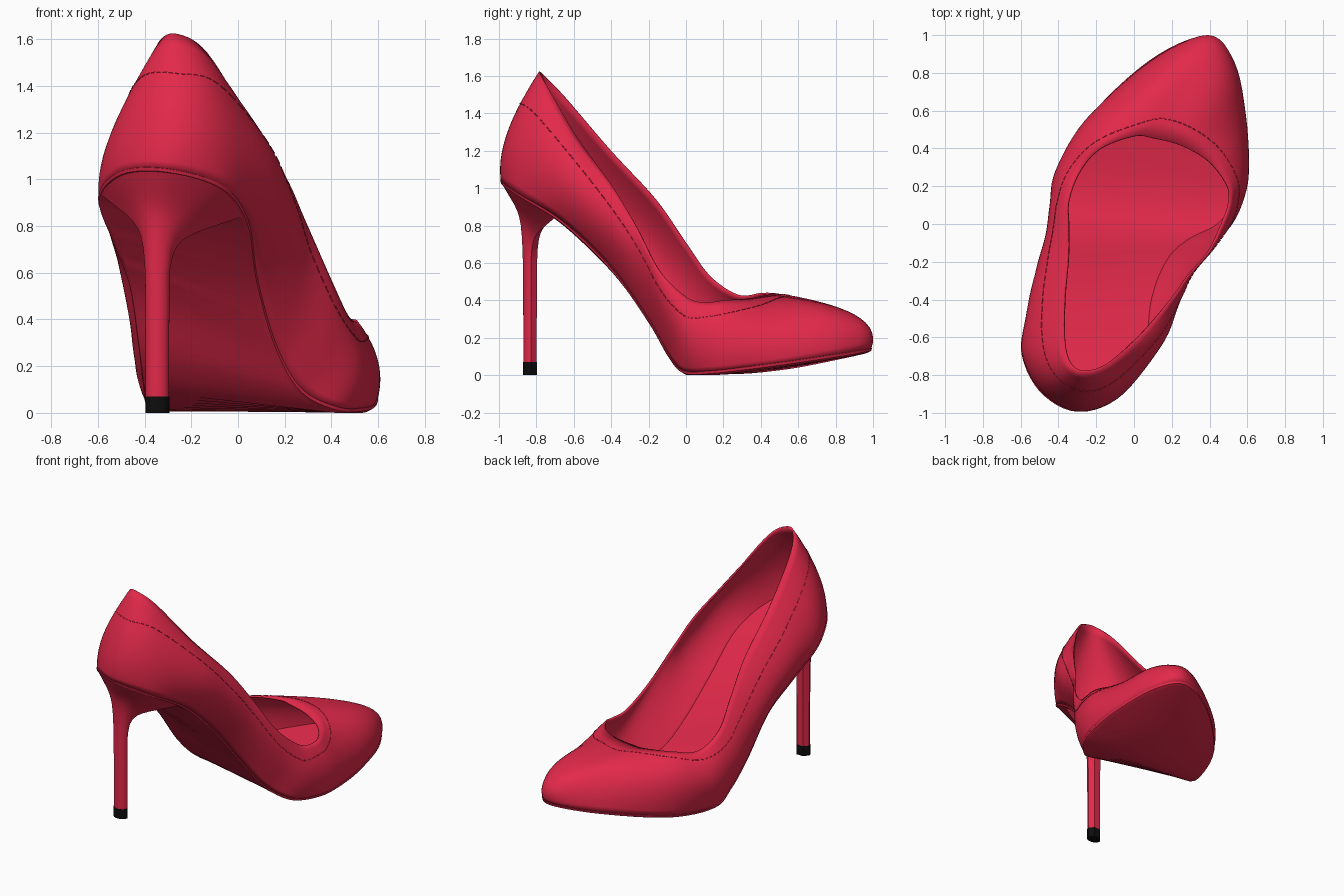
import bpy
import math
from mathutils import Vector

cube = bpy.data.objects.get("Cube")
if cube:
    bpy.data.objects.remove(cube, do_unlink=True)


def make_material(name, color):
    mat = bpy.data.materials.new(name)
    mat.use_nodes = True
    mat.diffuse_color = color
    for node in mat.node_tree.nodes:
        if node.type == 'BSDF_PRINCIPLED':
            node.inputs["Base Color"].default_value = color
            node.inputs["Roughness"].default_value = 0.5
    return mat


RED = make_material("crimson leather", (0.76, 0.022, 0.068, 1))
BLACK = make_material("black rubber", (0.004, 0.004, 0.004, 1))

# Three guide loops: heel back, along the -x side, round the toe, back along +x
SOLE_EDGE = [
    (-.3, -.99, 1.04), (-.5, -.88, 1.03), (-.595, -.66, .92), (-.53, -.46, .73),
    (-.46, -.28, .54), (-.42, -.1, .27), (-.4, .06, .11), (-.38, .22, .03),
    (-.25, .54, .05), (.08, .86, .11), (.38, .99, .14), (.53, .85, .115),
    (.59, .55, .07), (.59, .32, .04), (.55, .14, .02), (.43, -.01, .02),
    (.27, -.09, .1), (.16, -.2, .29), (.08, -.4, .57), (.04, -.66, .82),
    (-.07, -.9, .97)]
WAIST = [
    (-.26, -.955, 1.3), (-.45, -.86, 1.3), (-.55, -.68, 1.18), (-.55, -.44, .95),
    (-.51, -.22, .73), (-.465, -.05, .5), (-.445, .1, .32), (-.41, .29, .26),
    (-.25, .53, .3), (.07, .76, .335), (.34, .9, .325), (.48, .76, .33),
    (.56, .52, .26), (.6, .28, .22), (.58, .13, .21), (.52, 0, .21),
    (.41, -.11, .32), (.3, -.24, .55), (.24, -.4, .78), (.16, -.62, 1.04),
    (-.06, -.87, 1.27)]
TOPLINE = [
    (-.25, -.785, 1.62), (-.33, -.755, 1.6), (-.37, -.64, 1.48), (-.37, -.4, 1.2),
    (-.35, -.16, .94), (-.35, 0, .71), (-.35, .13, .53), (-.29, .28, .43),
    (-.18, .4, .44), (0, .465, .44), (.1, .455, .435), (.25, .415, .425),
    (.4, .33, .41), (.5, .2, .4), (.505, .1, .39), (.47, 0, .42),
    (.4, -.15, .57), (.29, -.28, .82), (.2, -.4, 1.02), (.04, -.58, 1.27),
    (-.13, -.74, 1.54)]
STEPS = 6


def smooth_loop(points):
    """Closed Catmull-Rom curve through the guide points."""
    pts = [Vector(p) for p in points]
    n = len(pts)
    out = []
    for i in range(n):
        a, b, c, d = (pts[(i + k) % n] for k in (-1, 0, 1, 2))
        for s in range(STEPS):
            t = s / STEPS
            out.append(0.5 * (2 * b + (c - a) * t
                              + (2 * a - 5 * b + 4 * c - d) * t ** 2
                              + (3 * b - a - 3 * c + d) * t ** 3))
    return out


def offset(loop, outward, up):
    """Move a loop sideways along its outline normal, and vertically."""
    out = []
    for i, p in enumerate(loop):
        tangent = loop[(i + 1) % len(loop)] - loop[i - 1]
        side = Vector((-tangent.y, tangent.x, 0)).normalized()
        q = p + side * outward
        q.z = max(0.0, q.z + up)
        out.append(q)
    return out


def bridge(loops):
    """Quads between successive closed loops."""
    n = len(loops[0])
    return [(k * n + (j + 1) % n, k * n + j, (k + 1) * n + j, (k + 1) * n + (j + 1) % n)
            for k in range(len(loops) - 1) for j in range(n)]


def cross_fill(n):
    """Fill a loop with strips running from side to side, facing down."""
    half = n // 2
    faces = [(0, 1, n - 1), (half - 1, half, half + 1)]
    faces += [(j, j + 1, n - j - 1, n - j) for j in range(1, half - 1)]
    return faces


def make_object(name, loops, faces, materials, angle=40):
    mesh = bpy.data.meshes.new(name)
    mesh.from_pydata([tuple(p) for loop in loops for p in loop], [], faces)
    for mat in materials:
        mesh.materials.append(mat)
    mesh.shade_smooth()
    mesh.set_sharp_from_angle(angle=math.radians(angle))
    obj = bpy.data.objects.new(name, mesh)
    bpy.context.scene.collection.objects.link(obj)
    return obj


low, mid, top = (smooth_loop(c) for c in (SOLE_EDGE, WAIST, TOPLINE))
COUNT = len(low)


def wall_point(j, v):
    """Point on the upper: v runs from the sole edge to the topline."""
    return (low[j] * (2 * v - 1) * (v - 1)
            + mid[j] * 4 * v * (1 - v)
            + top[j] * v * (2 * v - 1))


def wall_loop(v):
    return [wall_point(j, v) for j in range(COUNT)]


# Upper: curved wall from sole edge to opening, with leather thickness
ROWS = 14
rows = [wall_loop(k / ROWS) for k in range(ROWS + 1)]
upper = make_object("upper", rows, bridge(rows), [RED], 60)
shell = upper.modifiers.new("leather_thickness", 'SOLIDIFY')
shell.thickness = 0.012
shell.offset = -1

# Insole
bed = offset(wall_loop(0.07), -0.008, 0)
make_object("insole", [bed], [f[::-1] for f in cross_fill(COUNT)], [RED])

# Outsole with a narrow welt
sole_loops = [offset(low, -0.02, -0.02), offset(low, 0, -0.01),
              offset(low, 0.004, 0.004), offset(low, -0.01, 0.008)]
make_object("outsole", sole_loops, bridge(sole_loops) + cross_fill(COUNT), [RED], 30)

# Heel: cup under the seat, flowing into a slim stem with a bevelled front
REACH = 11
CHORD = 12
seat_loop = offset(low, -0.004, -0.01)
seat = [seat_loop[j % COUNT] for j in range(REACH, -REACH - 1, -1)]
seat += [seat[2 * REACH].lerp(seat[0], k / CHORD) for k in range(1, CHORD)]


def stem_ring(z, scale):
    ring = []
    for k in range(2 * REACH + 1):
        a = math.pi * (1 + k / (2 * REACH))
        ring.append(Vector((0.05 * math.cos(a), 0.04 * math.sin(a), 0)))
    for k in range(1, CHORD):
        t = k / CHORD
        p = ring[2 * REACH].lerp(ring[0], t)
        p.y += 0.032 * min(1, 4 * min(t, 1 - t))
        ring.append(p)
    return [Vector((-0.345, -0.83, z)) + p * scale for p in ring]


stem_top = stem_ring(0.6, 1.05)
heel_loops = []
for inward, drop in ((0, 0), (.2, .09), (.4, .18), (.58, .26), (.72, .34),
                     (.82, .42), (.9, .53), (.96, .7), (1, 1)):
    heel_loops.append([Vector((s.x + (e.x - s.x) * inward,
                               s.y + (e.y - s.y) * inward,
                               s.z + (e.z - s.z) * drop))
                       for s, e in zip(seat, stem_top)])
TIP = 0.07
heel_loops += [stem_ring(0.3, 1), stem_ring(TIP, 1), stem_ring(TIP, 1.03), stem_ring(0, 1.03)]
ring_size = len(seat)
last = (len(heel_loops) - 1) * ring_size
tip_cap = tuple(range(last + ring_size - 1, last - 1, -1))
heel = make_object("heel", heel_loops, bridge(heel_loops) + [tip_cap], [RED, BLACK], 35)
for face in heel.data.polygons:
    face.material_index = 1 if face.center.z < TIP + 0.001 else 0

# Stitching: dashes following the opening a little below its edge
seam = [wall_point(j, 0.75 + 0.36 * max(0, top[j].y)) for j in range(COUNT)]
seam = offset(seam, 0.001, 0)
thread = bpy.data.curves.new("stitching", 'CURVE')
thread.dimensions = '3D'
thread.bevel_depth = 0.0025
thread.bevel_resolution = 1
thread.materials.append(RED)
for j in range(COUNT):
    spline = thread.splines.new('POLY')
    spline.points.add(1)
    start, end = seam[j], seam[(j + 1) % COUNT]
    spline.points[0].co = (*start, 1)
    spline.points[1].co = (*start.lerp(end, 0.7), 1)
bpy.context.scene.collection.objects.link(bpy.data.objects.new("stitching", thread))
